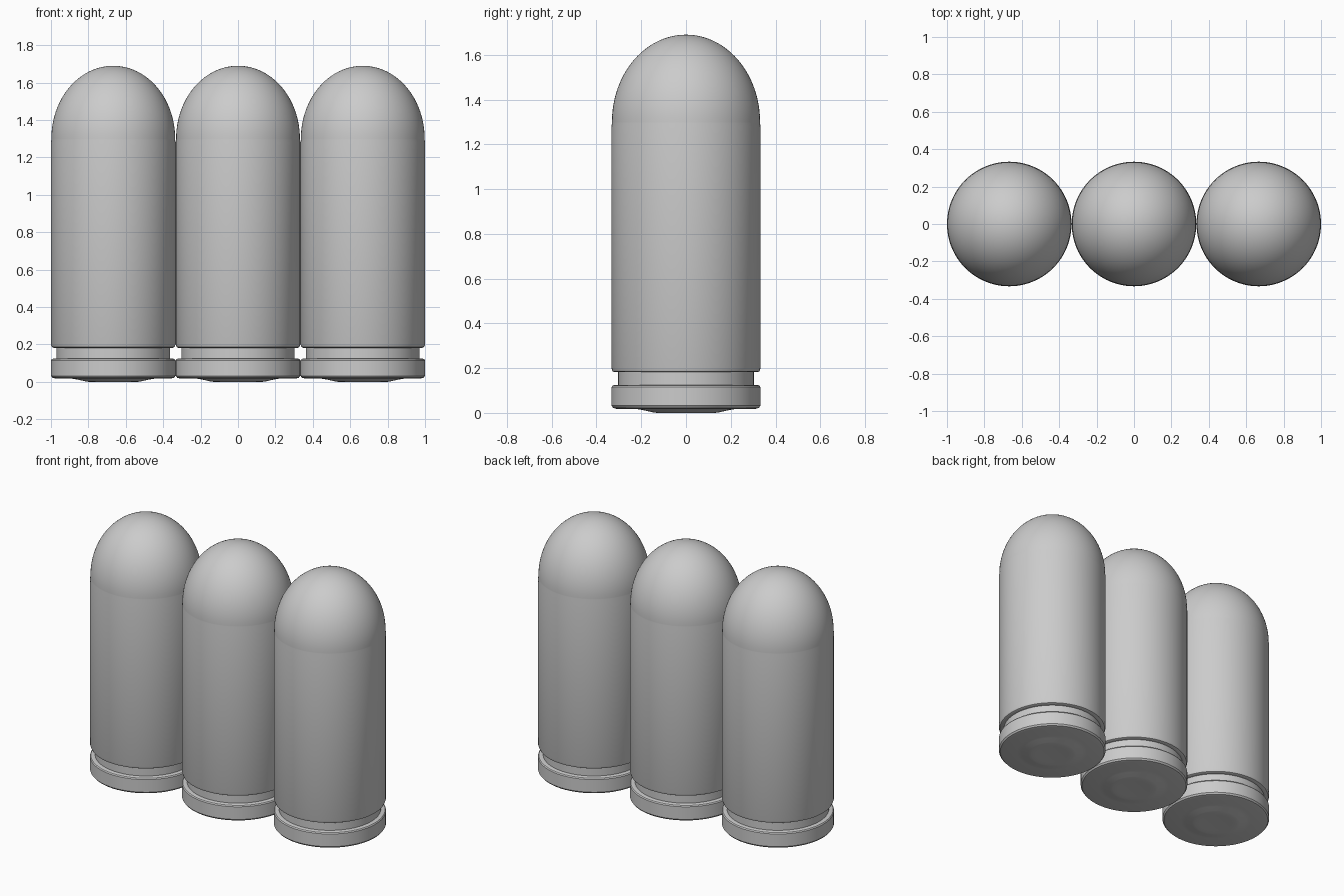
import bpy, bmesh, math

if "Cube" in bpy.data.objects:
    bpy.data.objects.remove(bpy.data.objects["Cube"])

SEG = 96
R = 0.333

grey = bpy.data.materials.new("plain_grey")
grey.diffuse_color = (0.6, 0.6, 0.6, 1)
grey.use_nodes = True
grey.node_tree.nodes["Principled BSDF"].inputs["Base Color"].default_value = grey.diffuse_color


def lathe(name, profile, x):
    """Spin a (radius, height) profile round a vertical axis at x."""
    bm = bmesh.new()
    rings = []
    for r, z in profile:
        if r == 0:
            rings.append([bm.verts.new((0, 0, z))])
        else:
            rings.append([bm.verts.new((r * math.cos(2 * math.pi * i / SEG),
                                        r * math.sin(2 * math.pi * i / SEG), z))
                          for i in range(SEG)])
    for a, b in zip(rings, rings[1:]):
        for i in range(SEG):
            j = (i + 1) % SEG
            if len(a) == 1:
                bm.faces.new((a[0], b[j], b[i]))
            elif len(b) == 1:
                bm.faces.new((a[i], a[j], b[0]))
            else:
                bm.faces.new((a[i], a[j], b[j], b[i]))
    bmesh.ops.recalc_face_normals(bm, faces=bm.faces)
    me = bpy.data.meshes.new(name)
    bm.to_mesh(me)
    bm.free()
    me.materials.append(grey)
    ob = bpy.data.objects.new(name, me)
    ob.location.x = x
    bpy.context.collection.objects.link(ob)
    bpy.ops.object.select_all(action='DESELECT')
    ob.select_set(True)
    bpy.context.view_layer.objects.active = ob
    bpy.ops.object.shade_smooth_by_angle(angle=math.radians(35))


# base with shallow central boss, rim, groove and straight case
base = [(0, 0.002), (0.10, 0.002), (0.13, 0.0), (0.15, 0.003), (0.19, 0.012),
        (0.22, 0.017), (0.31, 0.018), (0.325, 0.022), (R, 0.032),
        (R, 0.115), (0.328, 0.122), (0.318, 0.125), (0.303, 0.125),
        (0.303, 0.182), (0.32, 0.182), (0.328, 0.186), (R, 0.2),
        (R, 1.28), (0.331, 1.295)]
# rounded elliptical nose
nose = [(0.331 * math.cos(t), 1.3 + 0.39 * math.sin(t))
        for t in (math.pi / 2 * k / 24 for k in range(24))] + [(0, 1.69)]

for label, x in (("left", -0.667), ("middle", 0), ("right", 0.667)):
    lathe(label + "_round", base + nose, x)
